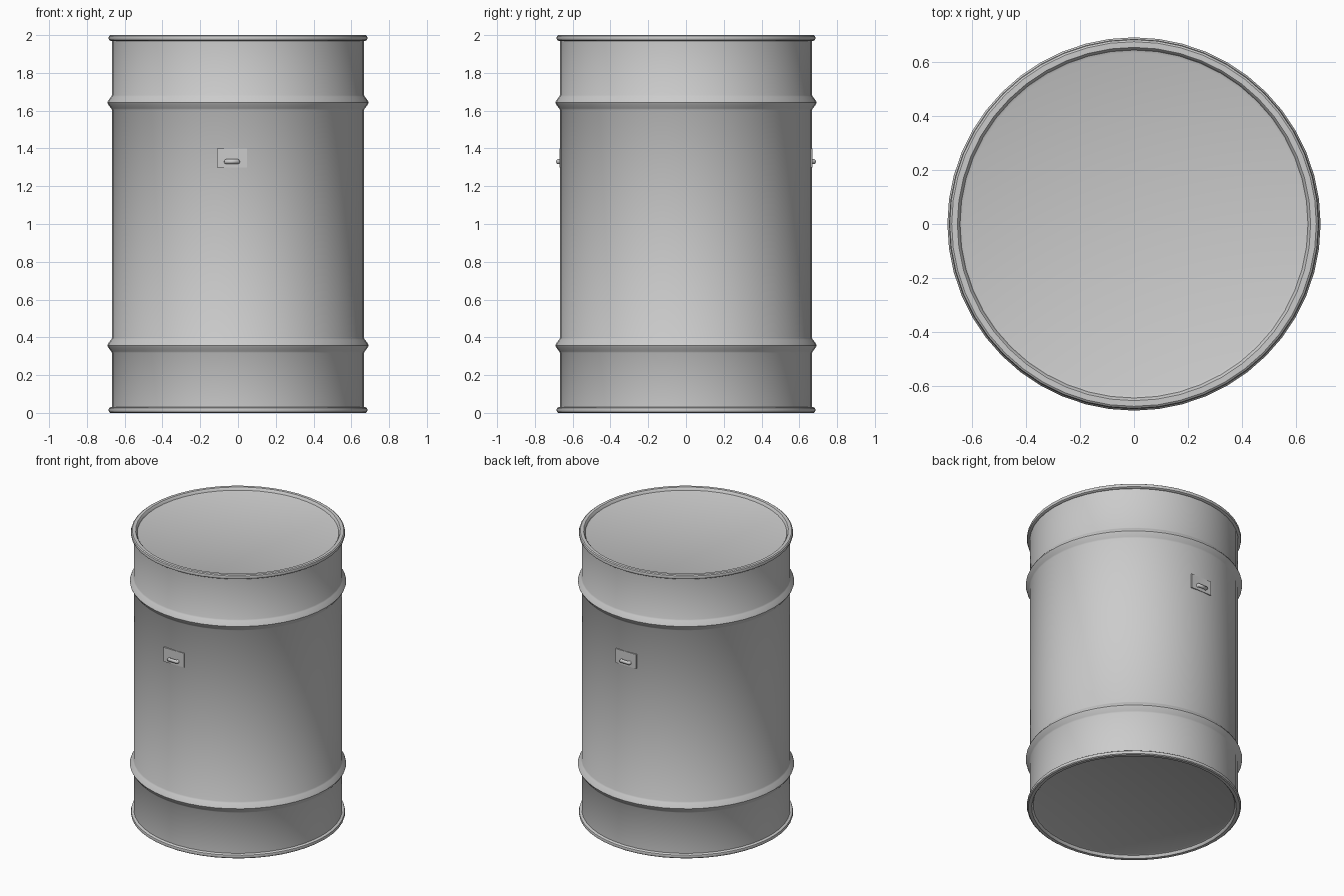
import bpy, bmesh, math

if "Cube" in bpy.data.objects:
    bpy.data.objects.remove(bpy.data.objects["Cube"])

SEG = 48


def lathe(name, profile, mirror=True):
    """Spin an (r, z) profile about z; optionally mirror it about z = 1."""
    bm = bmesh.new()
    rings = []
    for r, z in profile:
        if r == 0:
            rings.append([bm.verts.new((0, 0, z))] * SEG)
        else:
            rings.append([bm.verts.new((r * math.cos(a), r * math.sin(a), z))
                          for a in (2 * math.pi * i / SEG for i in range(SEG))])
    for lo, hi in zip(rings, rings[1:]):
        for i in range(SEG):
            j = (i + 1) % SEG
            quad = list(dict.fromkeys((lo[i], lo[j], hi[j], hi[i])))
            bm.faces.new(quad)
    if mirror:
        copy = bmesh.ops.duplicate(bm, geom=bm.verts[:] + bm.edges[:] + bm.faces[:])
        for v in copy["geom"]:
            if isinstance(v, bmesh.types.BMVert):
                v.co.z = 2 - v.co.z
        bmesh.ops.reverse_faces(bm, faces=[f for f in copy["geom"]
                                           if isinstance(f, bmesh.types.BMFace)])
    bmesh.ops.remove_doubles(bm, verts=bm.verts, dist=1e-5)
    bmesh.ops.recalc_face_normals(bm, faces=bm.faces)
    mesh = bpy.data.meshes.new(name)
    bm.to_mesh(mesh)
    bm.free()
    ob = bpy.data.objects.new(name, mesh)
    bpy.context.collection.objects.link(ob)
    smooth(ob)
    return ob


def smooth(ob, angle=35):
    bpy.ops.object.select_all(action='DESELECT')
    ob.select_set(True)
    bpy.context.view_layer.objects.active = ob
    bpy.ops.object.shade_smooth_by_angle(angle=math.radians(angle))


# Closed drum: recessed end, rolled rim, wall and pressed rib, mirrored top to bottom
lathe("drum_shell", [
    (0, 0.022), (0.635, 0.022), (0.645, 0.018), (0.65, 0.005), (0.655, 0.0),
    (0.676, 0.0), (0.683, 0.005), (0.686, 0.015), (0.683, 0.025), (0.676, 0.030),
    (0.667, 0.031), (0.667, 0.318), (0.672, 0.326), (0.687, 0.346), (0.692, 0.357),
    (0.687, 0.368), (0.672, 0.388), (0.667, 0.396), (0.667, 1.0)])


def latch(side, x):
    """Mounting plate and small loop handle on the front (-1) or back (+1)."""
    # Plate
    bpy.ops.mesh.primitive_cube_add(size=1, location=(x, side * 0.662, 1.35))
    plate = bpy.context.object
    plate.name = "handle_plate"
    plate.scale = (0.16, 0.016, 0.10)
    # Loop handle
    curve = bpy.data.curves.new("loop_handle", 'CURVE')
    curve.dimensions = '3D'
    curve.bevel_depth = 0.013
    curve.bevel_resolution = 2
    curve.use_fill_caps = True
    path = [(-0.032, 0.655), (-0.030, 0.679), (0.030, 0.679), (0.032, 0.655)]
    sp = curve.splines.new('POLY')
    sp.points.add(len(path) - 1)
    for p, (dx, y) in zip(sp.points, path):
        p.co = (x + dx, side * y, 1.33, 1)
    ob = bpy.data.objects.new("loop_handle", curve)
    bpy.context.collection.objects.link(ob)


latch(-1, -0.032)
latch(1, 0.0)
